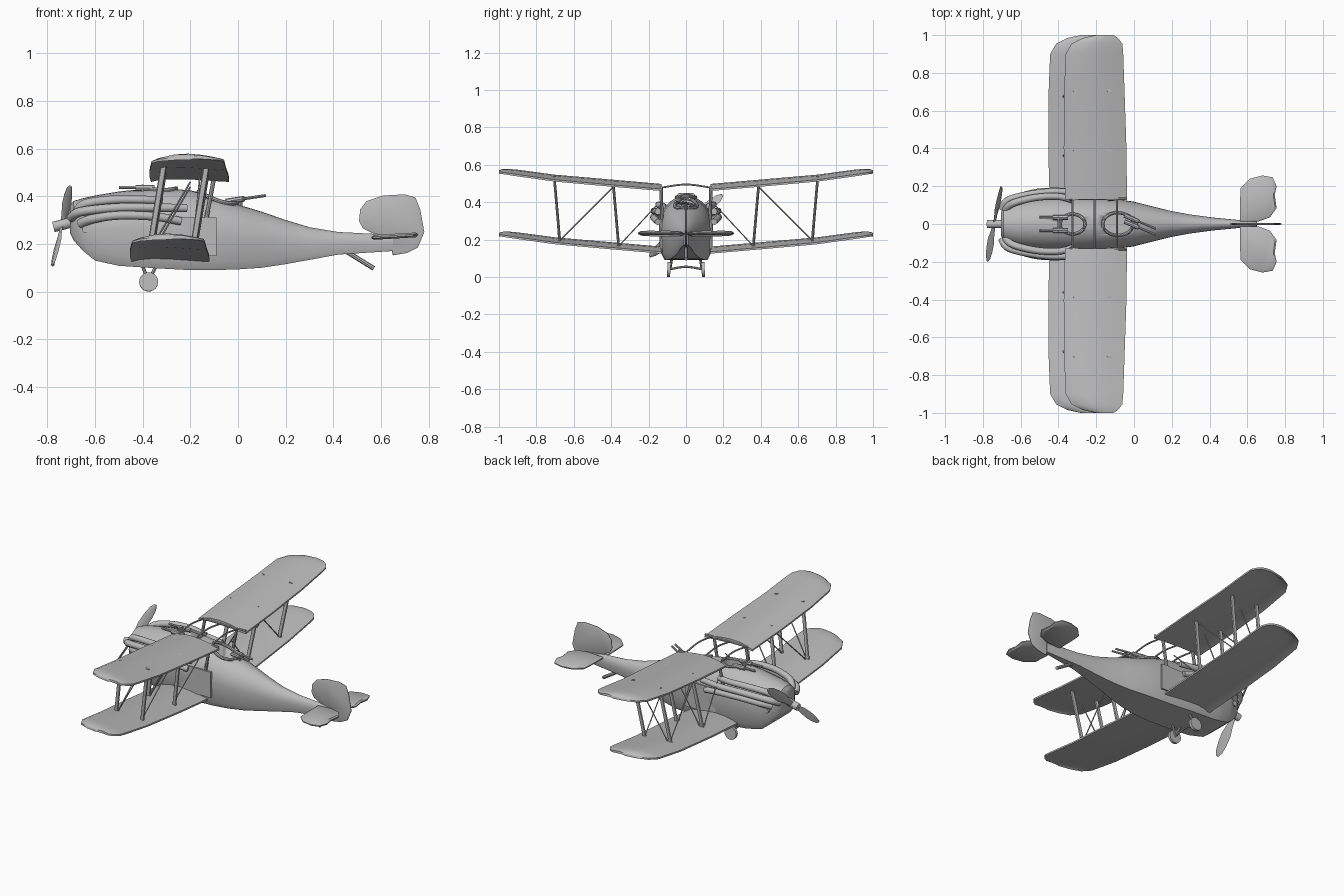
import bpy, bmesh, math
from mathutils import Vector

if "Cube" in bpy.data.objects:
    bpy.data.objects.remove(bpy.data.objects["Cube"], do_unlink=True)

grey = bpy.data.materials.new("plain_grey")
grey.use_nodes = True
grey.diffuse_color = (0.5, 0.5, 0.5, 1)
grey.node_tree.nodes["Principled BSDF"].inputs["Base Color"].default_value = grey.diffuse_color


def finish(name, bm, mirror=False, angle=35):
    bmesh.ops.recalc_face_normals(bm, faces=bm.faces)
    me = bpy.data.meshes.new(name)
    bm.to_mesh(me)
    bm.free()
    me.materials.append(grey)
    ob = bpy.data.objects.new(name, me)
    bpy.context.collection.objects.link(ob)
    bpy.ops.object.select_all(action="DESELECT")
    ob.select_set(True)
    bpy.context.view_layer.objects.active = ob
    bpy.ops.object.shade_smooth_by_angle(angle=math.radians(angle))
    if mirror:
        mod = ob.modifiers.new("mirror", "MIRROR")
        mod.use_axis = (False, True, False)
    return ob


def loft(bm, rings, closed=False):
    """Skin a list of equal-length rings, capping the ends unless closed."""
    vs = [[bm.verts.new(p) for p in r] for r in rings]
    n = len(vs[0])
    pairs = list(zip(vs, vs[1:])) + ([(vs[-1], vs[0])] if closed else [])
    for a, b in pairs:
        for i in range(n):
            j = (i + 1) % n
            bm.faces.new((a[i], a[j], b[j], b[i]))
    if not closed:
        bm.faces.new(vs[0])
        bm.faces.new(vs[-1])


def smooth_path(pts, steps=5):
    p = [Vector(q) for q in pts]
    p = [p[0]] + p + [p[-1]]
    out = []
    for a, b, c, d in zip(p, p[1:], p[2:], p[3:]):
        for k in range(steps):
            t = k / steps
            out.append(b + (c - a) * t / 2 + (a * 2 - b * 5 + c * 4 - d) * t**2 / 2
                       + (b * 3 - a - c * 3 + d) * t**3 / 2)
    return out + [p[-1]]


def tube(bm, pts, r, sides=8, taper=1, closed=False, flat=1):
    """Sweep a round or flattened section along points."""
    pts = [Vector(p) for p in pts]
    n, rings = len(pts), []
    for i, p in enumerate(pts):
        nxt = pts[(i + 1) % n] if closed else pts[min(i + 1, n - 1)]
        d = (nxt - pts[i - 1 if closed else max(i - 1, 0)]).normalized()
        ref = Vector((0, 1, 0)) if abs(d.y) < .9 else Vector((0, 0, 1))
        u = d.cross(ref).normalized()
        v = d.cross(u)
        q = r * (1 + (taper - 1) * i / (n - 1))
        rings.append([p + u * q * math.cos(2 * math.pi * k / sides)
                      + v * q * flat * math.sin(2 * math.pi * k / sides) for k in range(sides)])
    loft(bm, rings, closed)


def rods(name, paths, r, mirror=True, **kw):
    bm = bmesh.new()
    for p in paths:
        tube(bm, p, r, **kw)
    return finish(name, bm, mirror)


def plate(name, outline, place, thick, mirror=False):
    """Flat shape with a slightly thinned edge."""
    c = sum((Vector(p) for p in outline), Vector((0, 0))) / len(outline)
    bm = bmesh.new()
    rings = []
    for s, h in ((.9, -1), (1, -.3), (1, .3), (.9, 1)):
        rings.append([place(*(c + (Vector(p) - c) * s), h * thick / 2) for p in outline])
    loft(bm, rings)
    return finish(name, bm, mirror)


# fuselage: x, bottom, top, half width
stations = [(-.705, .245, .36, .06), (-.69, .215, .38, .09), (-.65, .17, .392, .115),
            (-.6, .13, .403, .13), (-.5, .108, .42, .14), (-.35, .098, .435, .145),
            (-.2, .09, .425, .14), (-.1, .09, .4, .133), (0, .093, .365, .118),
            (.1, .1, .335, .093), (.2, .115, .3, .068), (.3, .133, .27, .05),
            (.42, .155, .25, .034), (.65, .17, .238, .012)]


def section(x):
    for a, b in zip(stations, stations[1:]):
        if x <= b[0]:
            t = (x - a[0]) / (b[0] - a[0])
            return [p + (q - p) * t for p, q in zip(a, b)]


def deck_height(x, y):
    _, bot, top, w = section(x)
    mid = bot + .5 * (top - bot)
    return mid + (top - mid) * math.sqrt(max(0, 1 - (y / w) ** 2))


bm = bmesh.new()
rings = []
for x, bot, top, w in stations:
    mid = bot + .5 * (top - bot)
    arc = [(x, w * math.cos(math.pi * k / 16), mid + (top - mid) * math.sin(math.pi * k / 16))
           for k in range(17)]
    low = bot + .12 * (top - bot)
    rings.append(arc + [(x, -w * .96, low), (x, -w * .82, bot), (x, w * .82, bot), (x, w * .96, low)])
loft(bm, rings)
fuselage = finish("fuselage", bm)

# cockpit openings with padded rims
for name, cx, rx, ry in (("front_cockpit", -.325, .065, .052), ("rear_cockpit", -.085, .08, .06)):
    bm = bmesh.new()
    loft(bm, [[(cx + rx * math.cos(k * math.pi / 10), ry * math.sin(k * math.pi / 10), z)
               for k in range(20)] for z in (.27, .6)])
    cutter = finish(name + "_cutter", bm)
    mod = fuselage.modifiers.new("opening", "BOOLEAN")
    mod.object = cutter
    bpy.context.view_layer.objects.active = fuselage
    bpy.ops.object.modifier_apply(modifier=mod.name)
    bpy.data.objects.remove(cutter, do_unlink=True)
    rim = []
    for k in range(24):
        a = k * math.pi / 12
        x, y = cx + rx * math.cos(a), ry * math.sin(a)
        rim.append((x, y, deck_height(x, y) + .004))
    rods(name + "_rim", [rim], .009, mirror=False, closed=True)

# wings: span position, leading edge, trailing edge, height
span = [(.13, -.365, -.037, 0), (.4, -.372, -.04, .023), (.7, -.37, -.05, .05), (.9, -.362, -.057, .078),
        (.955, -.33, -.062, .086), (.985, -.27, -.085, .091), (1, -.2, -.11, .093)]


def wing(name, dx, dz):
    bm = bmesh.new()
    rings = []
    for y, le, te, z in span:
        chord = te - le
        top = [(le + chord * t, .085 * chord * math.sin(math.pi * t ** .8) + .004) for t in (0, .1, .25, .45, .65, .85, 1)]
        under = [(x, h - .01 - .05 * chord * math.sin(math.pi * (x - le) / chord)) for x, h in reversed(top)]
        rings.append([(x + dx, y, z + dz + h - .006) for x, h in top + under])
    loft(bm, rings)
    return finish(name, bm, True)


wing("upper_wings", 0, .472)
wing("lower_wings", -.082, .137)

# struts, cabane frame and bracing wires
struts = [((xt, y + .015, .495 + rise), (xt - .057, y - .015, .15 + rise))
          for y, rise in ((.375, .015), (.69, .045)) for xt in (-.31, -.13)]
rods("interplane_struts", struts, .013, flat=.55)
rods("cabane_struts", [((x, .133, .48), (x - .04, .128, .27)) for x in (-.32, -.1)], .009)
rods("cabane_side_rails", [((-.335, .133, .478), (-.04, .133, .478))], .007)
rods("cabane_cross_tubes", [smooth_path([(x, -.133, .478), (x, 0, .495), (x, .133, .478)])
                            for x in (-.325, -.21, -.09)], .005, mirror=False)
rods("bracing_wires", [(a, b) for x in (-.33, -.16) for a, b in
                       (((x, .39, .48), (x - .03, .68, .19)), ((x, .16, .38), (x - .04, .36, .165)))]
     + [((-.36, .365, .165), (-.2, .38, .44)), ((-.36, .68, .19), (-.2, .7, .46))], .0035, sides=6)

# flat side panels
bm = bmesh.new()
loft(bm, [[(x, y, z) for x, z in ((-.3, .15), (-.09, .15), (-.09, .31), (-.3, .31))] for y in (.128, .14)])
finish("side_panels", bm, True)

# exhaust pipes and nose port
pipes = [[(-.68, .075, .33), (-.64, .11, .368), (-.52, .14, .385), (-.4, .145, .385), (-.32, .125, .38)],
         [(-.7, .08, .31), (-.66, .13, .335), (-.5, .165, .352), (-.35, .17, .352), (-.215, .15, .35)],
         [(-.66, .1, .285), (-.61, .14, .305), (-.5, .17, .32), (-.35, .172, .315), (-.24, .15, .295)]]
rods("exhaust_pipes", [smooth_path(p) for p in pipes], .02, sides=12, taper=.85)
rods("nose_ports", [((-.64, .09, .26), (-.64, .125, .26))], .015, sides=12)

# propeller with hub
hub = Vector((-.74, 0, .275))
rods("propeller_hub", [(hub + Vector((-.035, 0, -.004)), hub + Vector((.06, 0, .02)))], .022, mirror=False, sides=14)
axis = Vector((.037, .195, .165)).normalized()
side = axis.cross(Vector((1, 0, 0))).normalized()
bm = bmesh.new()
for s in (1, -1):
    rings = []
    for t, w in ((0, .014), (.06, .018), (.12, .03), (.18, .029), (.23, .022), (.258, .008)):
        chord = (side + Vector((.6 * s, 0, 0))).normalized() * w
        thin = chord.cross(axis).normalized() * .006
        rings.append([hub + axis * t * s + c for c in (chord, thin, -chord, -thin)])
    loft(bm, rings)
finish("propeller_blades", bm)

# wheels and undercarriage
rods("wheels", [((-.375, .083, .04), (-.375, .1, .041))], .04, sides=24)
rods("wheel_legs", [((x, .075, .105), (-.375, .085, .042)) for x in (-.4, -.345)], .007)
rods("axle", [smooth_path([(-.375, -.085, .042), (-.375, 0, .055), (-.375, .085, .042)])], .006, mirror=False)
rods("tail_skid", [((.46, 0, .165), (.57, 0, .097))], .01, mirror=False)

# tail surfaces
plate("rudder", [(.508, .295), (.513, .345), (.54, .38), (.61, .403), (.7, .408), (.745, .395), (.765, .345),
                 (.782, .25), (.755, .185), (.71, .162), (.65, .152), (.635, .22), (.57, .242), (.525, .265)],
      lambda a, b, h: (a, h, b), .012)
plate("tailplane", [(.56, .1), (.565, .19), (.615, .24), (.68, .257), (.735, .247), (.755, .2), (.745, .155),
                    (.755, .085), (.72, .035), (.655, .012), (.56, .012)],
      lambda a, b, h: (a, b, .232 + h + .06 * (a - .65)), .02, True)

# guns
rods("front_guns", [((-.5, .035, .437), (-.36, .035, .437))], .007)
rods("front_gun_bodies", [((-.43, .035, .435), (-.35, .035, .435))], .013)
rear = [(Vector((-.05, .025 + o, .378)), Vector((.115, -.045 + o, .403))) for o in (-.012, .02)]
rods("rear_guns", rear, .006, mirror=False)
rods("rear_gun_bodies", [(a, a.lerp(b, .45)) for a, b in rear], .012, mirror=False)
rods("rear_gun_post", [((.01, 0, .345), (.01, 0, .385))], .009, mirror=False)

# windscreen
bm = bmesh.new()
loft(bm, [[(x, y, z) for y, z in ((-.05, .41), (.05, .41), (.035, .45), (-.035, .45))] for x in (-.405, -.397)])
finish("windscreen", bm)
